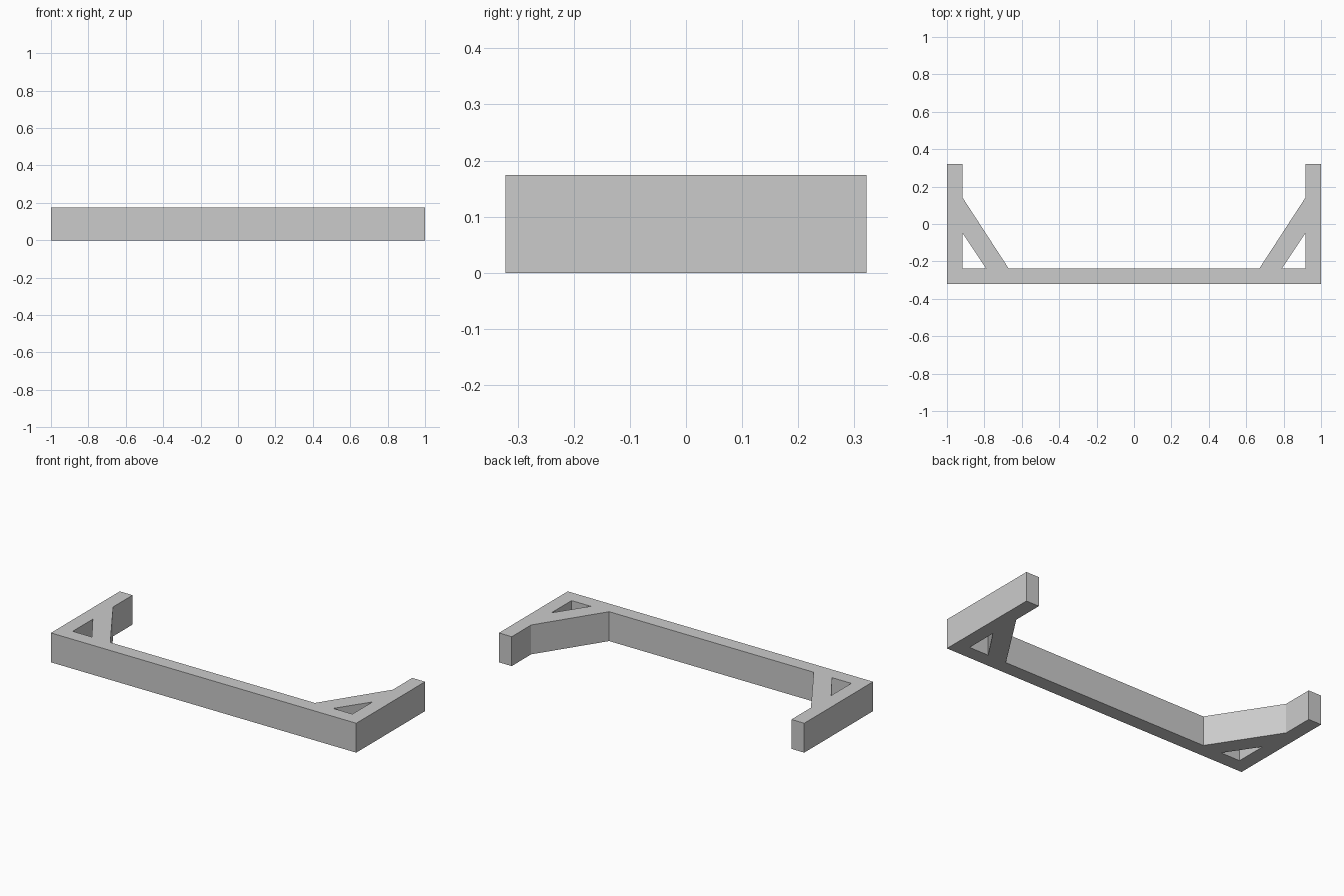
import bpy
import bmesh

cube = bpy.data.objects.get("Cube")
if cube:
    bpy.data.objects.remove(cube)

HEIGHT = 0.174
FRONT, BACK, INNER_Y = -0.322, 0.322, -0.238
INNER_X = 0.916

# Shared corners of the diagonal brace
foot_in, foot_out = (0.79, INNER_Y), (0.67, INNER_Y)
head_in, head_out = (INNER_X, -0.05), (INNER_X, 0.14)
corner = (INNER_X, INNER_Y)

# Plan outlines of one half: bar, side arm and brace
bar = [(0, FRONT), (1, FRONT), (1, INNER_Y), corner, foot_in, foot_out, (0, INNER_Y)]
arm = [corner, (1, INNER_Y), (1, BACK), (INNER_X, BACK), head_out, head_in]
brace = [foot_in, head_in, head_out, foot_out]

# Lay out both halves, weld them and raise them into one solid
bm = bmesh.new()
for side in (1, -1):
    for outline in (bar, arm, brace):
        bm.faces.new([bm.verts.new((side * x, y, 0)) for x, y in outline])
bmesh.ops.remove_doubles(bm, verts=bm.verts[:], dist=0.0001)
raised = bmesh.ops.extrude_face_region(bm, geom=bm.faces[:], use_keep_orig=True)
top_verts = [v for v in raised["geom"] if isinstance(v, bmesh.types.BMVert)]
bmesh.ops.translate(bm, vec=(0, 0, HEIGHT), verts=top_verts)
bmesh.ops.recalc_face_normals(bm, faces=bm.faces[:])

mesh = bpy.data.meshes.new("braced_bracket")
bm.to_mesh(mesh)
bm.free()
bracket = bpy.data.objects.new("braced_bracket", mesh)
bpy.context.collection.objects.link(bracket)

# Plain grey finish
grey = bpy.data.materials.new("light_grey")
grey.use_nodes = True
color = (0.6, 0.6, 0.6, 1)
grey.diffuse_color = color
for node in grey.node_tree.nodes:
    if node.type == "BSDF_PRINCIPLED":
        node.inputs["Base Color"].default_value = color
mesh.materials.append(grey)
